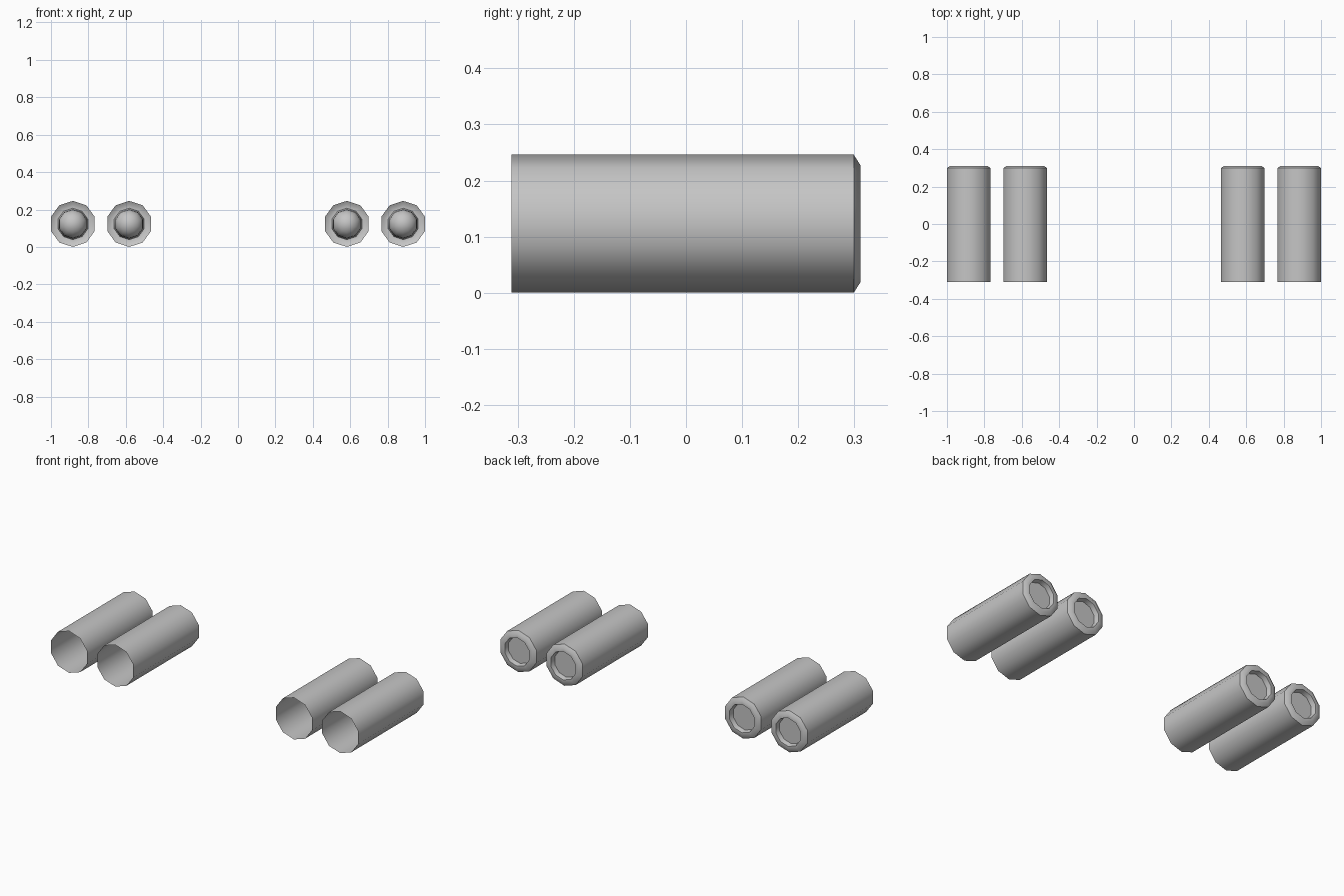
import bpy, bmesh, math

cube = bpy.data.objects.get("Cube")
if cube:
    bpy.data.objects.remove(cube)

# One grey metal for everything
grey = bpy.data.materials.new("light_grey_metal")
grey.use_nodes = True
COLOUR = (0.56, 0.56, 0.56, 1)
grey.diffuse_color = COLOUR
grey.node_tree.nodes["Principled BSDF"].inputs["Base Color"].default_value = COLOUR

RADIUS = 0.123
SIDES = 10


def revolve(name, profile, x):
    """Turn a (radius, y) profile around the y axis; zero radius makes a pole."""
    bm = bmesh.new()
    rings = []
    for r, y in profile:
        if r == 0:
            rings.append([bm.verts.new((0, y, 0))] * SIDES)
            continue
        angles = [math.tau * i / SIDES for i in range(SIDES)]
        rings.append([bm.verts.new((r * math.sin(a), y, r * math.cos(a))) for a in angles])
    for a, b in zip(rings, rings[1:]):
        for i in range(SIDES):
            j = (i + 1) % SIDES
            corners = list(dict.fromkeys((a[i], a[j], b[j], b[i])))
            bm.faces.new(corners)
    mesh = bpy.data.meshes.new(name)
    bm.to_mesh(mesh)
    bm.free()
    mesh.materials.append(grey)
    obj = bpy.data.objects.new(name, mesh)
    obj.location = (x, 0, RADIUS)
    bpy.context.collection.objects.link(obj)
    bpy.ops.object.select_all(action='DESELECT')
    obj.select_set(True)
    bpy.context.view_layer.objects.active = obj
    bpy.ops.object.shade_smooth_by_angle(angle=math.radians(42))


# Thin open tube, bevelled rear rim and the recess behind it
tube = [(RADIUS, -0.311), (RADIUS, 0.299), (0.104, 0.311),
        (0.084, 0.311), (0.078, 0.283)]

# Round-nosed core: dome toward the front, flat disc closing the recess
CORE = 0.078
dome = [(CORE * math.cos(math.radians(t)), -0.02 - CORE * math.sin(math.radians(t)))
        for t in range(0, 90, 18)]
core = [(0, -0.02 - CORE)] + dome[::-1] + [(CORE, 0.283), (0, 0.283)]

for side, s in (("left", 1), ("right", -1)):
    for place, x in (("inner", 0.582), ("outer", 0.883)):
        revolve(f"{side}_{place}_tube", tube, s * x)
        revolve(f"{side}_{place}_core", core, s * x)
